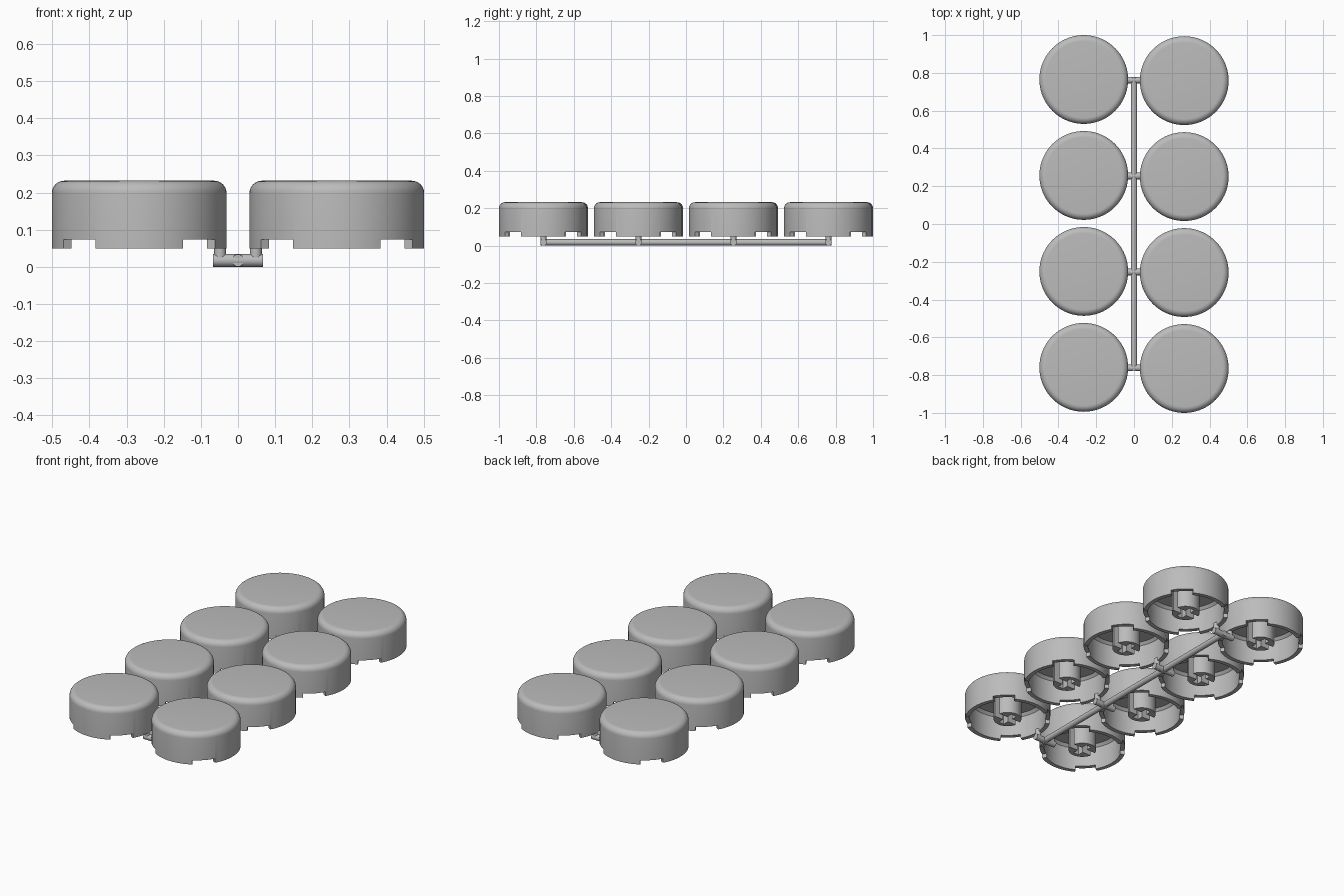
import bpy, bmesh, math
from mathutils import Matrix, Vector

cube = bpy.data.objects.get("Cube")
if cube:
    bpy.data.objects.remove(cube, do_unlink=True)

grey = bpy.data.materials.new("plain grey")
grey.use_nodes = True
COLOR = (0.5, 0.5, 0.5, 1)
grey.diffuse_color = COLOR
grey.node_tree.nodes["Principled BSDF"].inputs["Base Color"].default_value = COLOR

R, WALL = 0.235, 0.024
BASE, TOP, CEILING = 0.05, 0.232, 0.2
NOTCH_TOP = 0.074
ROD = 0.0175
CAP_X, PITCH = 0.266, 0.508


def add(name, mesh, loc=(0, 0, 0)):
    ob = bpy.data.objects.new(name, mesh)
    ob.location = loc
    bpy.context.collection.objects.link(ob)
    return ob


def to_mesh(bm, name):
    bmesh.ops.recalc_face_normals(bm, faces=bm.faces)
    me = bpy.data.meshes.new(name)
    bm.to_mesh(me)
    bm.free()
    me.materials.append(grey)
    return me


def smooth(me):
    me.shade_smooth()
    me.set_sharp_from_angle(angle=math.radians(35))


def lathe(points, steps=72):
    bm = bmesh.new()
    vs = [bm.verts.new((r, 0, z)) for r, z in points]
    edges = [bm.edges.new(p) for p in zip(vs, vs[1:])]
    bmesh.ops.spin(bm, geom=vs + edges, axis=(0, 0, 1), cent=(0, 0, 0),
                   angle=math.tau, steps=steps)
    bmesh.ops.remove_doubles(bm, verts=bm.verts, dist=1e-5)
    return bm


def cut(ob, cutter, name):
    """Subtract a cutter and return the resulting mesh; both helpers are removed."""
    mod = ob.modifiers.new("cut", "BOOLEAN")
    mod.operation, mod.solver, mod.object = "DIFFERENCE", "EXACT", cutter
    cutter.hide_render = True
    deps = bpy.context.evaluated_depsgraph_get()
    me = bpy.data.meshes.new_from_object(ob.evaluated_get(deps))
    me.name = name
    for o in (ob, cutter):
        bpy.data.objects.remove(o, do_unlink=True)
    smooth(me)
    return me


# Hollow cap with a rounded top edge
FILLET = 0.033
arc = [(R - FILLET + FILLET * math.cos(a), TOP - FILLET + FILLET * math.sin(a))
       for a in (math.radians(90 * i / 8) for i in range(9))]
inner = R - WALL
profile = ([(0, CEILING), (inner - 0.015, CEILING), (inner, CEILING - 0.015),
            (inner, BASE), (R, BASE)] + arc + [(0, TOP)])
shell = add("shell", to_mesh(lathe(profile), "shell"))

# Four wedge notches in the rim
bm = bmesh.new()
for k in range(4):
    ring = [(r, math.radians(90 * k + a)) for r, a in
            ((0.15, 30), (0.3, 30), (0.3, 60), (0.15, 60))]
    face = bm.faces.new([bm.verts.new((r * math.cos(a), r * math.sin(a), 0))
                         for r, a in ring])
    ext = bmesh.ops.extrude_face_region(bm, geom=[face])
    bmesh.ops.translate(bm, vec=(0, 0, NOTCH_TOP),
                        verts=[v for v in ext["geom"] if isinstance(v, bmesh.types.BMVert)])
cap_mesh = cut(shell, add("notches", to_mesh(bm, "notches")), "cap")

# Round stem with a cross socket, open at the sides along x
STEM = 0.076
stem = add("stem", to_mesh(lathe([(0, CEILING + 0.01), (STEM, CEILING + 0.01),
                                  (STEM, BASE + 0.005), (0, BASE + 0.005)], 40), "stem"))
bm = bmesh.new()
outline = [(0.1, 0.018), (0.018, 0.018), (0.018, 0.054), (-0.018, 0.054),
           (-0.018, 0.018), (-0.1, 0.018)]
outline += [(-x, -y) for x, y in outline]
face = bm.faces.new([bm.verts.new((x, y, 0)) for x, y in outline])
ext = bmesh.ops.extrude_face_region(bm, geom=[face])
bmesh.ops.translate(bm, vec=(0, 0, CEILING - 0.015),
                    verts=[v for v in ext["geom"] if isinstance(v, bmesh.types.BMVert)])
stem_mesh = cut(stem, add("socket", to_mesh(bm, "socket")), "stem")


def rod(name, start, end, radius):
    a, b = Vector(start), Vector(end)
    rot = (b - a).to_track_quat("Z", "Y").to_matrix().to_4x4()
    bm = bmesh.new()
    bmesh.ops.create_cone(bm, cap_ends=True, segments=24, radius1=radius, radius2=radius,
                          depth=(b - a).length,
                          matrix=Matrix.Translation((a + b) / 2) @ rot)
    me = to_mesh(bm, name)
    smooth(me)
    return add(name, me)


# Two columns of caps, with a cross bar and two posts for each row
for row in range(4):
    y = (1.5 - row) * PITCH
    rod("cross_bar", (-0.067, y, ROD), (0.067, y, ROD), ROD)
    for side, label in ((-1, "right"), (1, "left")):
        spot = (side * CAP_X, y - side * 0.003, 0)
        add(label + "_cap", cap_mesh, spot)
        add(label + "_stem", stem_mesh, spot)
        rod(label + "_post", (side * 0.048, y, ROD), (side * 0.048, y, 0.068), 0.016)

# Long runner joining the rows
rod("runner", (0, -0.778, ROD), (0, 0.778, ROD), 0.0165)
